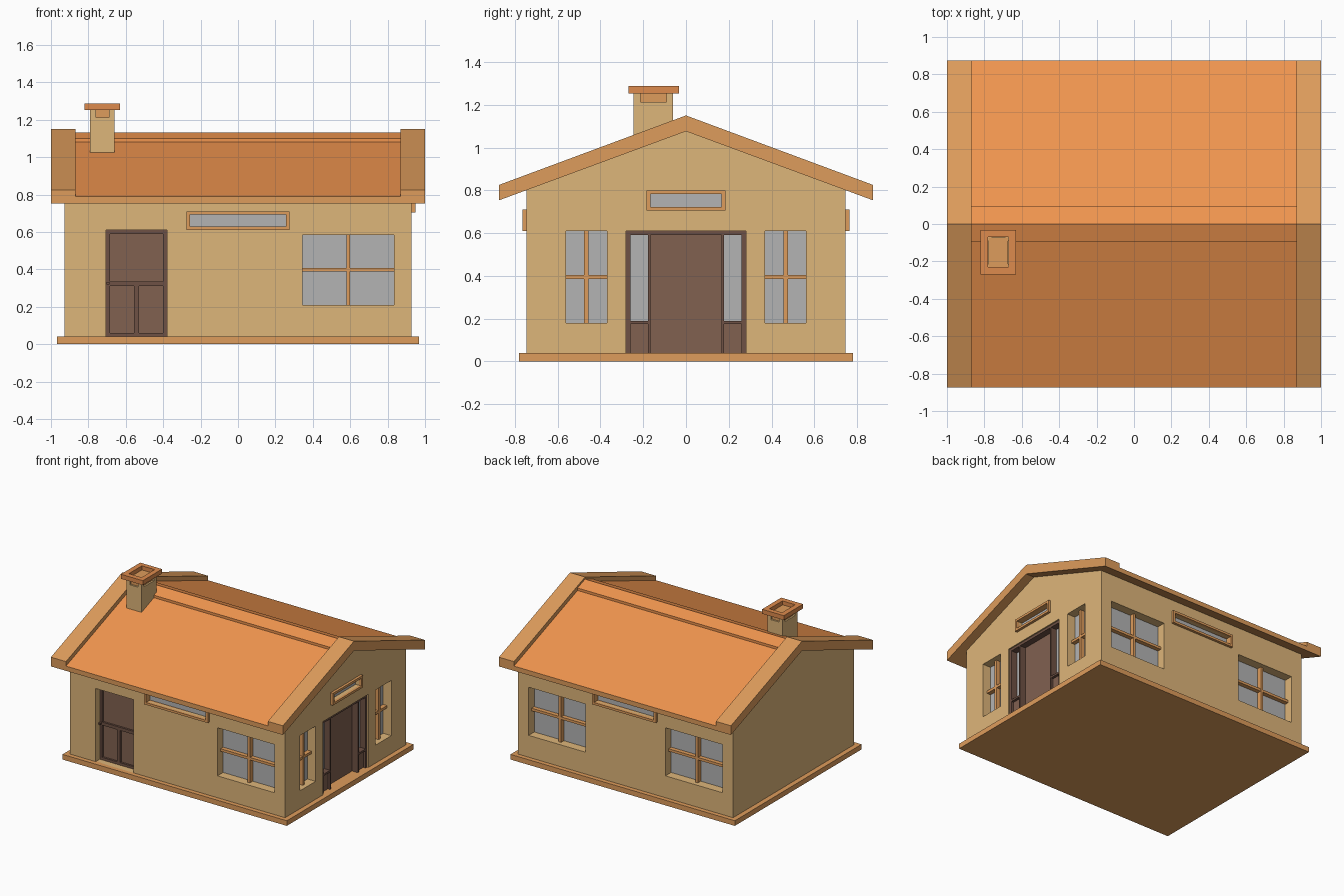
import bpy, bmesh

if "Cube" in bpy.data.objects:
    bpy.data.objects.remove(bpy.data.objects["Cube"])

WX, WY = 0.928, 0.745      # wall half sizes
DEPTH = 0.08               # depth of window and door recesses


def mat(name, r, g, b):
    m = bpy.data.materials.new(name)
    m.diffuse_color = [(c / 255) ** 2.2 for c in (r, g, b)] + [1]
    m.use_nodes = True
    m.node_tree.nodes["Principled BSDF"].inputs["Base Color"].default_value = m.diffuse_color
    return m


WALL = mat("plaster", 221, 180, 121)
TRIM = mat("trim", 221, 155, 92)
ROOF = mat("roof_tile", 240, 148, 80)
CAP = mat("chimney_tile", 221, 138, 78)
WOOD = mat("door_wood", 128, 97, 81)
DARK = mat("door_frame_wood", 110, 82, 70)
GLASS = mat("glass", 178, 178, 178)


def finish(name, bm, material):
    bmesh.ops.recalc_face_normals(bm, faces=bm.faces)
    me = bpy.data.meshes.new(name)
    bm.to_mesh(me)
    bm.free()
    ob = bpy.data.objects.new(name, me)
    bpy.context.collection.objects.link(ob)
    if material:
        me.materials.append(material)
    return ob


def boxes(name, items, material):
    """One object from (x0, x1, y0, y1, z0, z1) boxes."""
    bm = bmesh.new()
    for x0, x1, y0, y1, z0, z1 in items:
        vs = bmesh.ops.create_cube(bm, size=1)["verts"]
        for v in vs:
            v.co = (x1 if v.co.x > 0 else x0, y1 if v.co.y > 0 else y0, z1 if v.co.z > 0 else z0)
    return finish(name, bm, material)


def extrude_x(name, profile, x0, x1, material):
    """Extrude a (y, z) profile along x."""
    bm = bmesh.new()
    f = bm.faces.new([bm.verts.new((x0, y, z)) for y, z in profile])
    r = bmesh.ops.extrude_face_region(bm, geom=[f])
    for v in r["geom"]:
        if isinstance(v, bmesh.types.BMVert):
            v.co.x = x1
    return finish(name, bm, material)


def on(side, u0, u1, z0, z1, d0, d1):
    """Box on a wall: u along the wall, d outward from its surface."""
    if side == "front":
        return (u0, u1, -WY - d1, -WY - d0, z0, z1)
    if side == "back":
        return (u0, u1, WY + d0, WY + d1, z0, z1)
    return (WX + d0, WX + d1, u0, u1, z0, z1)


def cut(ob, cutter):
    m = ob.modifiers.new("cut", "BOOLEAN")
    m.object, m.solver = cutter, "EXACT"
    bpy.context.view_layer.objects.active = ob
    bpy.ops.object.modifier_apply(modifier=m.name)
    bpy.data.objects.remove(cutter)


# Base slab and gabled walls
boxes("base", [(-0.967, 0.967, -0.78, 0.78, 0, 0.04)], TRIM)
walls = extrude_x("walls", [(-WY, 0.03), (WY, 0.03), (WY, 0.802), (0, 1.076), (-WY, 0.802)],
                  -WX, WX, WALL)
holes = []


def window(name, side, u0, u1, z0, z1):
    holes.append(on(side, u0, u1, z0, z1, -DEPTH, 0.1))
    boxes(name + "_glass", [on(side, u0 - .005, u1 + .005, z0 - .005, z1 + .005, -DEPTH - .02, -DEPTH + .01)], GLASS)
    u, z, w = (u0 + u1) / 2, (z0 + z1) / 2, 0.01
    boxes(name + "_bars", [on(side, u - w, u + w, z0, z1, -DEPTH, -0.035),
                           on(side, u0, u1, z - w, z + w, -DEPTH, -0.037)], TRIM)


def vent(name, side, h, z0, z1):
    w = 0.018
    holes.append(on(side, -h + w, h - w, z0 + w, z1 - w, -0.05, 0.1))
    boxes(name + "_glass", [on(side, -h + w - .005, h - w + .005, z0 + w - .005, z1 - w + .005, -.07, -.03)], GLASS)
    boxes(name + "_frame", [on(side, -h, h, z0, z0 + w, -.03, .02), on(side, -h, h, z1 - w, z1, -.03, .02),
                            on(side, -h, -h + w, z0 + w, z1 - w, -.03, .02),
                            on(side, h - w, h, z0 + w, z1 - w, -.03, .02)], TRIM)


# Windows and transom lights
window("front_window", "front", 0.345, 0.835, 0.21, 0.585)
for s, n in ((-1, "a"), (1, "b")):
    u = sorted((s * 0.345, s * 0.835))
    window("back_window_" + n, "back", *u, 0.21, 0.585)
    u = sorted((s * 0.37, s * 0.562))
    window("side_window_" + n, "right", *u, 0.18, 0.61)
vent("front_transom", "front", 0.275, 0.61, 0.71)
vent("back_transom", "back", 0.275, 0.61, 0.71)
vent("side_transom", "right", 0.185, 0.705, 0.80)

# Front door: recessed panels inside raised rails
holes.append(on("front", -0.705, -0.38, 0.04, 0.61, -DEPTH, 0.1))
boxes("front_door_panels", [on("front", -0.705, -0.38, 0.04, 0.61, -DEPTH - .02, -.065)], WOOD)
boxes("front_door_rails", [on("front", a, b, c, d, -DEPTH, -.05) for a, b, c, d in (
    (-.705, -.685, .04, .61), (-.40, -.38, .04, .61), (-.685, -.40, .59, .61),
    (-.685, -.40, .31, .335), (-.685, -.40, .04, .06), (-.557, -.53, .06, .31))], DARK)
boxes("front_door_handle", [on("front", -.703, -.688, .318, .333, -.05, -.03)], DARK)

# Side entrance: wide door with a glazed light on each side
holes.append(on("right", -0.28, 0.28, 0.04, 0.61, -DEPTH, 0.1))
boxes("side_door", [on("right", -.165, .165, .04, .59, -DEPTH - .02, -.06)], WOOD)
frame, lights, lower = [on("right", -.28, .28, .59, .61, -DEPTH, -.01)], [], []
for s in (-1, 1):
    def strip(a, b, *rest):
        return on("right", *sorted((s * a, s * b)), *rest)
    frame += [strip(.26, .28, .04, .59, -DEPTH, -.01), strip(.165, .177, .04, .59, -DEPTH, -.01),
              strip(.177, .26, .175, .19, -DEPTH, -.01)]
    lights.append(strip(.175, .262, .18, .592, -DEPTH - .02, -.06))
    lower.append(strip(.175, .262, .04, .18, -DEPTH - .02, -.03))
boxes("side_door_frame", frame, DARK)
boxes("side_door_lights", lights, GLASS)
boxes("side_door_lower_panels", lower, WOOD)

cut(walls, boxes("recess_cutter", holes, None))


# Roof: gable bands at both ends, lower panels between, ridge cap
def chevron(h, top_peak, top_edge, low_peak, low_edge):
    return [(-h, low_edge), (-h, top_edge), (0, top_peak), (h, top_edge), (h, low_edge), (0, low_peak)]


for x0, x1, n in ((-1, -0.87, "left"), (0.87, 1, "right")):
    extrude_x(n + "_gable_band", chevron(.875, 1.15, .825, 1.076, .753), x0, x1, TRIM)
roof = extrude_x("roof_panels", chevron(.875, 1.115, .79, 1.076, .753), -.87, .87, ROOF)
roof.data.materials.append(TRIM)
for p in roof.data.polygons:
    if p.normal.z < 0.1:
        p.material_index = 1
extrude_x("ridge_cap", chevron(.093, 1.133, 1.10, 1.10, 1.07), -.87, .87, ROOF)

# Chimney with notches under an open cap
chimney = boxes("chimney", [(-.79, -.66, -.245, -.06, .98, 1.255)], WALL)
cut(chimney, boxes("notch_cutter", [(-.76, -.69, -.4, -.23, 1.212, 1.3), (-.76, -.69, -.075, .1, 1.212, 1.3),
                                    (-.9, -.775, -.213, -.092, 1.212, 1.3),
                                    (-.675, -.5, -.213, -.092, 1.212, 1.3)], None))
boxes("chimney_flue", [(-.777, -.673, -.232, -.073, 1.205, 1.258)], TRIM)
boxes("chimney_cap", [(-.82, -.78, -.27, -.033, 1.253, 1.288), (-.67, -.632, -.27, -.033, 1.253, 1.288),
                      (-.78, -.67, -.27, -.23, 1.253, 1.288), (-.78, -.67, -.07, -.033, 1.253, 1.288)], CAP)
